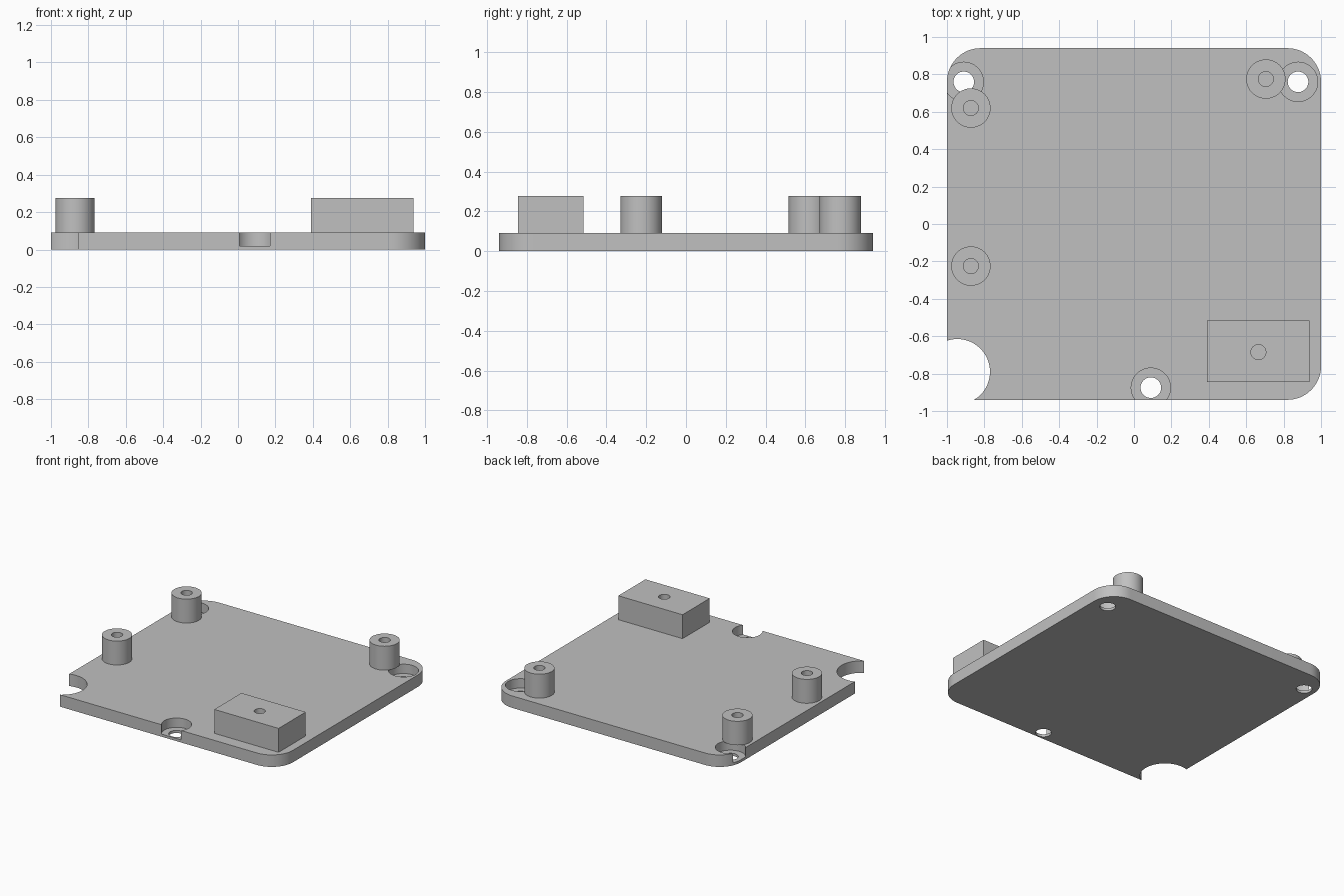
import bpy, bmesh, math

if "Cube" in bpy.data.objects:
    bpy.data.objects.remove(bpy.data.objects["Cube"], do_unlink=True)

grey = bpy.data.materials.new("plain_grey")
grey.use_nodes = True
colour = (0.53, 0.53, 0.53, 1)
grey.diffuse_color = colour
grey.node_tree.nodes["Principled BSDF"].inputs["Base Color"].default_value = colour

HALF_Y = 0.94
PLATE_TOP = 0.092
POST_TOP = 0.276
BORE_FLOOR = 0.02
PILOT_FLOOR = 0.04


def prism(name, outline, z0, z1):
    """Extrude a closed outline from z0 up to z1."""
    bm = bmesh.new()
    base = bm.faces.new([bm.verts.new((x, y, z0)) for x, y in outline])
    top = bmesh.ops.extrude_face_region(bm, geom=[base])["geom"]
    verts = [v for v in top if isinstance(v, bmesh.types.BMVert)]
    bmesh.ops.translate(bm, verts=verts, vec=(0, 0, z1 - z0))
    bmesh.ops.recalc_face_normals(bm, faces=bm.faces)
    mesh = bpy.data.meshes.new(name)
    bm.to_mesh(mesh)
    bm.free()
    mesh.materials.append(grey)
    obj = bpy.data.objects.new(name, mesh)
    bpy.context.collection.objects.link(obj)
    return obj


def arc(centre, radius, start, sweep, steps):
    return [(centre[0] + radius * math.cos(start + sweep * i / steps),
             centre[1] + radius * math.sin(start + sweep * i / steps))
            for i in range(steps + 1)]


def cylinder(name, centre, radius, z0, z1, sides=64):
    return prism(name, arc(centre, radius, 0, math.tau, sides)[:-1], z0, z1)


def select(obj):
    bpy.ops.object.select_all(action="DESELECT")
    obj.select_set(True)
    bpy.context.view_layer.objects.active = obj


def drill(obj, centre, radius, z0, z1):
    """Cut a round hole and discard the cutter."""
    cutter = cylinder("cutter", centre, radius, z0, z1)
    cutter.hide_render = True
    mod = obj.modifiers.new("hole", "BOOLEAN")
    mod.operation = "DIFFERENCE"
    mod.solver = "EXACT"
    mod.object = cutter
    select(obj)
    bpy.ops.object.modifier_apply(modifier=mod.name)
    bpy.data.objects.remove(cutter, do_unlink=True)


# Base plate with three rounded corners
R = 0.18
outline = [(-1, -HALF_Y)]
for i, (sx, sy) in enumerate([(1, -1), (1, 1), (-1, 1)]):
    corner = (sx * (1 - R), sy * (HALF_Y - R))
    outline += arc(corner, R, (i - 1) * math.pi / 2, math.pi / 2, 16)
plate = prism("base_plate", outline, 0, PLATE_TOP)

# Round corner notch
drill(plate, (-0.945, -0.79), 0.175, -0.1, 0.2)

# Counterbored screw holes
for centre in [(-0.91, 0.76), (0.877, 0.76), (0.09, -0.875)]:
    drill(plate, centre, 0.105, BORE_FLOOR, 0.2)
    drill(plate, centre, 0.055, -0.1, 0.2)

# Standoff posts and the rectangular mounting block
posts = {"back_right_post": (-0.872, 0.62),
         "middle_right_post": (-0.872, -0.225),
         "back_left_post": (0.705, 0.775)}
parts = [(cylinder(name, c, 0.105, PLATE_TOP, POST_TOP), c)
         for name, c in posts.items()]
block = prism("mounting_block",
              [(0.39, -0.845), (0.937, -0.845), (0.937, -0.515), (0.39, -0.515)],
              PLATE_TOP, POST_TOP)
parts.append((block, (0.665, -0.685)))

# Blind pilot holes running down into the plate
for obj, centre in parts:
    drill(obj, centre, 0.04, 0, 0.4)
    drill(plate, centre, 0.04, PILOT_FLOOR, 0.4)

# Smooth round walls, crisp edges
for obj in [plate] + [p for p, _ in parts]:
    select(obj)
    bpy.ops.object.shade_smooth_by_angle(angle=math.radians(30))
